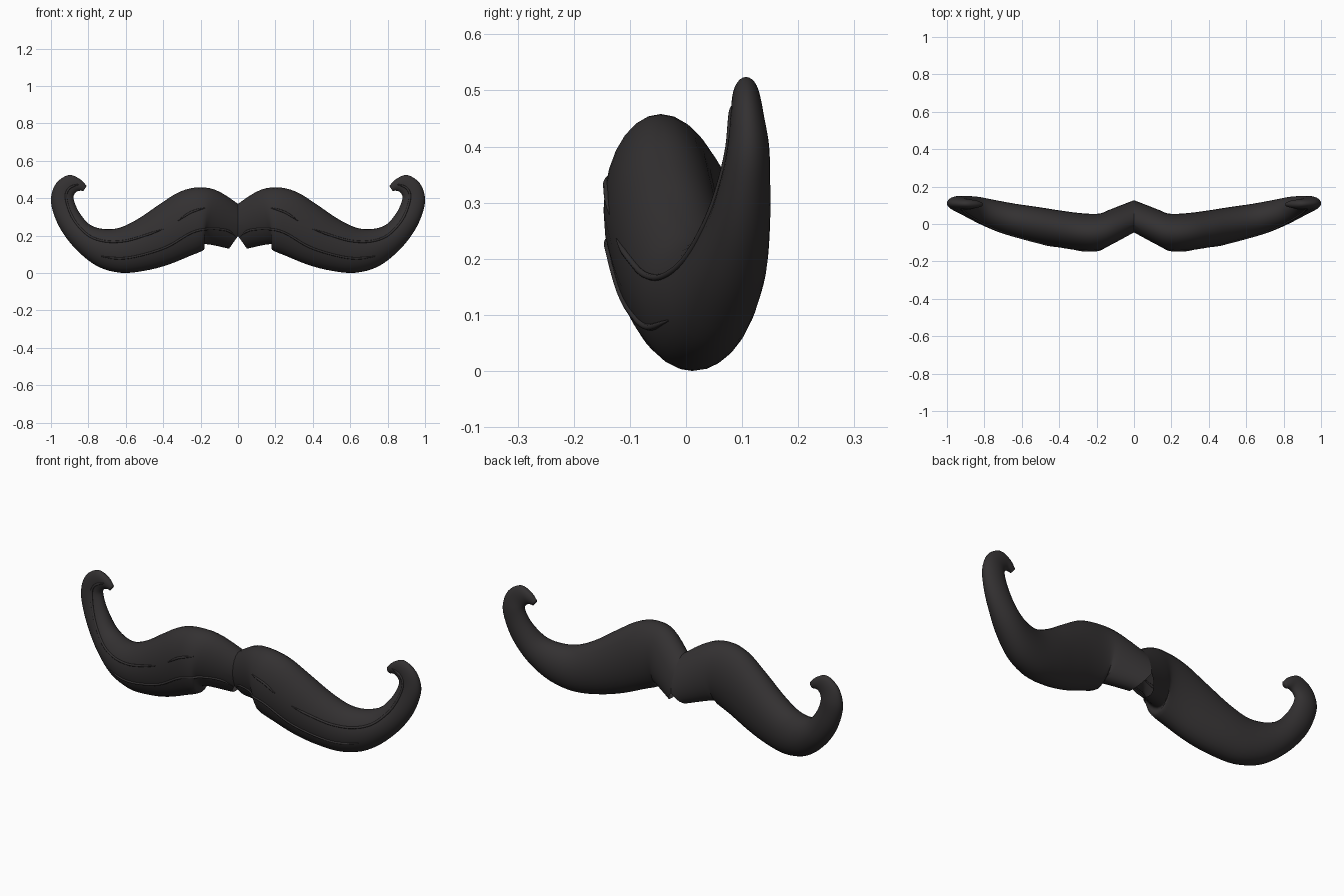
import bpy, bmesh, math
from mathutils import Vector
from mathutils.bvhtree import BVHTree

if "Cube" in bpy.data.objects:
    bpy.data.objects.remove(bpy.data.objects["Cube"])

SIDES = 28

hair = bpy.data.materials.new("dark_hair")
hair.diffuse_color = (0.033, 0.030, 0.031, 1)
hair.use_nodes = True
hair.node_tree.nodes["Principled BSDF"].inputs["Base Color"].default_value = hair.diffuse_color


def smooth_path(rows, steps):
    """Catmull-Rom interpolation of tuples of any length."""
    out = []
    last = len(rows) - 1
    for i in range(last):
        p = [rows[max(0, min(last, i + k))] for k in (-1, 0, 1, 2)]
        for s in range(steps):
            t = s / steps
            out.append([0.5 * (2 * b + (c - a) * t + (2 * a - 5 * b + 4 * c - d) * t * t
                               + (3 * b - a - 3 * c + d) * t ** 3)
                        for a, b, c, d in zip(*p)])
    out.append(list(rows[-1]))
    return out


# Cross-sections of one lobe: inner edge x, z, outer edge x, z, depth centre, depth radius
sections = [
    (-0.080, 0.310, 0.048, 0.130, 0.050, 0.080),
    (0.090, 0.430, 0.176, 0.155, -0.020, 0.094),
    (0.200, 0.458, 0.182, 0.124, -0.045, 0.100),
    (0.310, 0.435, 0.260, 0.090, -0.042, 0.100),
    (0.420, 0.367, 0.380, 0.042, -0.026, 0.099),
    (0.530, 0.292, 0.500, 0.012, -0.005, 0.096),
    (0.630, 0.243, 0.625, 0.001, 0.017, 0.090),
    (0.715, 0.235, 0.750, 0.035, 0.043, 0.083),
    (0.790, 0.257, 0.860, 0.120, 0.073, 0.071),
    (0.843, 0.315, 0.940, 0.220, 0.095, 0.055),
    (0.870, 0.367, 0.985, 0.315, 0.106, 0.044),
    (0.880, 0.405, 1.000, 0.400, 0.111, 0.037),
    (0.872, 0.425, 0.972, 0.480, 0.109, 0.030),
    (0.858, 0.437, 0.905, 0.524, 0.107, 0.025),
    (0.840, 0.440, 0.845, 0.502, 0.106, 0.020),
    (0.828, 0.437, 0.809, 0.465, 0.105, 0.012),
]

# Lobe: lofted elliptical rings, trimmed at the centre line
bm = bmesh.new()
rings = []
for tx, tz, bx, bz, yc, yr in smooth_path(sections, 4):
    mid = Vector(((tx + bx) / 2, yc, (tz + bz) / 2))
    half = Vector(((tx - bx) / 2, 0, (tz - bz) / 2))
    ring = []
    for k in range(SIDES):
        a = 2 * math.pi * k / SIDES
        ring.append(bm.verts.new(mid + half * math.cos(a) + Vector((0, yr * math.sin(a), 0))))
    rings.append(ring)
for r0, r1 in zip(rings, rings[1:]):
    for k in range(SIDES):
        j = (k + 1) % SIDES
        bm.faces.new((r0[k], r0[j], r1[j], r1[k]))
bm.faces.new(rings[-1])
bmesh.ops.bisect_plane(bm, geom=bm.verts[:] + bm.edges[:] + bm.faces[:],
                       plane_co=(0, 0, 0), plane_no=(1, 0, 0), clear_inner=True)
bmesh.ops.recalc_face_normals(bm, faces=bm.faces[:])
surface = BVHTree.FromBMesh(bm)
mesh = bpy.data.meshes.new("moustache")
bm.to_mesh(mesh)
bm.free()
mesh.shade_smooth()
mesh.materials.append(hair)
moustache = bpy.data.objects.new("moustache", mesh)
bpy.context.collection.objects.link(moustache)
mirror = moustache.modifiers.new("mirror", 'MIRROR')
mirror.use_mirror_merge = False

# Raised hair strands, projected on to the front of each lobe
strands = {
    "upper_strand": [(0.17, 0.35), (0.25, 0.325), (0.32, 0.28)],
    "lower_strand": [(0.005, 0.19), (0.06, 0.228), (0.16, 0.235), (0.25, 0.215), (0.38, 0.14),
                     (0.52, 0.095), (0.63, 0.078), (0.74, 0.09)],
    "curl_strand": [(0.40, 0.235), (0.50, 0.20), (0.60, 0.172), (0.70, 0.168), (0.79, 0.195),
                    (0.86, 0.26), (0.90, 0.33), (0.92, 0.41), (0.90, 0.455), (0.85, 0.475)],
}
for name, points in strands.items():
    hits = []
    for x, z in smooth_path(points, 6):
        hit = surface.ray_cast(Vector((x, -1, z)), Vector((0, 1, 0)))[0]
        if hit:
            hits.append(hit)
    curve = bpy.data.curves.new(name, 'CURVE')
    curve.dimensions = '3D'
    curve.bevel_depth = 0.006
    curve.bevel_resolution = 2
    curve.use_fill_caps = True
    for side in (1, -1):
        spline = curve.splines.new('POLY')
        spline.points.add(len(hits) - 1)
        for i, (pt, h) in enumerate(zip(spline.points, hits)):
            pt.co = (side * h.x, h.y, h.z, 1)
            pt.radius = min(1, 0.2 + 0.2 * min(i, len(hits) - 1 - i))
        spline.use_smooth = True
    curve.materials.append(hair)
    bpy.context.collection.objects.link(bpy.data.objects.new(name, curve))
